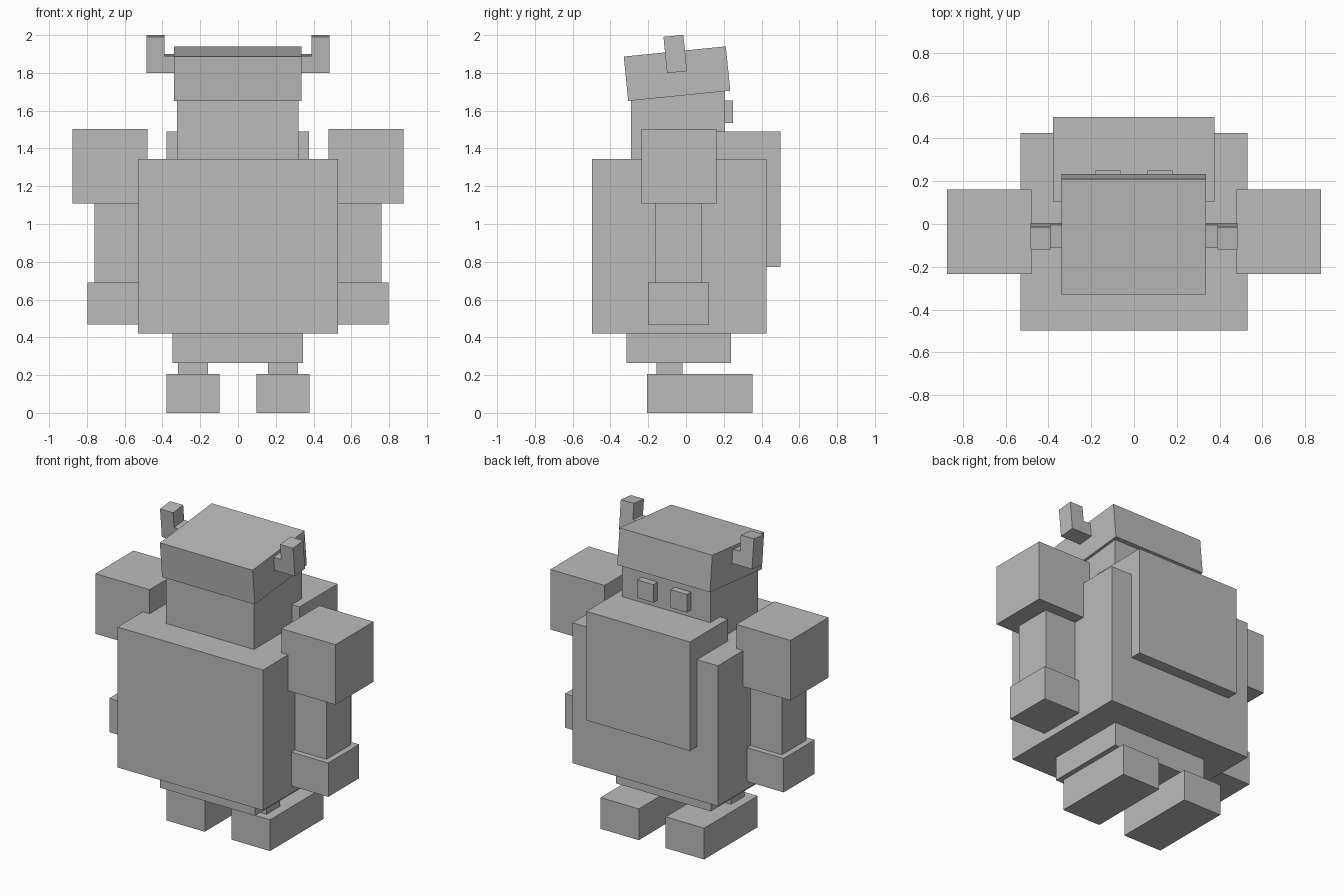
import bpy
from math import radians
from mathutils import Matrix, Vector

default = bpy.data.objects.get("Cube")
if default:
    bpy.data.objects.remove(default, do_unlink=True)

# Single plain grey for every part
grey = bpy.data.materials.new("plain_grey")
grey.use_nodes = True
colour = (0.5, 0.5, 0.5, 1)
grey.diffuse_color = colour
grey.node_tree.nodes["Principled BSDF"].inputs["Base Color"].default_value = colour

TILT = radians(5.7)


def box(name, x, y, z):
    """Axis-aligned block from its (min, max) range on each axis."""
    lo, hi = (Vector(c) for c in zip(x, y, z))
    bpy.ops.mesh.primitive_cube_add(size=1, location=(lo + hi) / 2)
    ob = bpy.context.object
    ob.name = ob.data.name = name
    ob.data.transform(Matrix.Diagonal((*(hi - lo), 1)))
    ob.data.materials.append(grey)
    return ob


def pair(name, x, y, z):
    """Matching blocks on the model's left (+x) and right (-x)."""
    return (box("left_" + name, x, y, z),
            box("right_" + name, (-x[1], -x[0]), y, z))


def tilt(ob, pivot_y, pivot_z):
    """Lean a block about the x axis through a pivot."""
    pivot = Matrix.Translation((0, pivot_y, pivot_z))
    turn = pivot @ Matrix.Rotation(TILT, 4, 'X') @ pivot.inverted()
    ob.matrix_world = turn @ Matrix.Translation(ob.location)


# Body
box("torso", (-0.53, 0.53), (-0.498, 0.425), (0.42, 1.345))
box("chest_plate", (-0.378, 0.376), (0.105, 0.5), (0.772, 1.49))
box("pelvis", (-0.347, 0.345), (-0.315, 0.237), (0.265, 0.43))

# Head and eyes
box("head", (-0.322, 0.32), (-0.29, 0.207), (1.33, 1.74))
pair("eye", (0.062, 0.181), (0.19, 0.25), (1.536, 1.655))

# Tilted helmet with an L-shaped horn on each side
helmet = box("helmet", (-0.339, 0.337), (-0.319, 0.224), (1.678, 1.914))
tilt(helmet, -0.0475, 1.796)
horn_y = (-0.11, -0.004)
for part in (*pair("horn_base", (0.32, 0.4), horn_y, (1.8035, 1.8935)),
             *pair("horn_tip", (0.39, 0.485), horn_y, (1.8035, 1.9965))):
    tilt(part, -0.057, 1.9)

# Arms
pair("shoulder", (0.48, 0.875), (-0.235, 0.162), (1.108, 1.504))
pair("arm", (0.51, 0.759), (-0.163, 0.085), (0.68, 1.12))
pair("hand", (0.475, 0.798), (-0.2, 0.122), (0.467, 0.69))

# Legs
pair("leg", (0.16, 0.317), (-0.155, -0.018), (0.195, 0.275))
pair("foot", (0.098, 0.378), (-0.206, 0.351), (0, 0.206))
